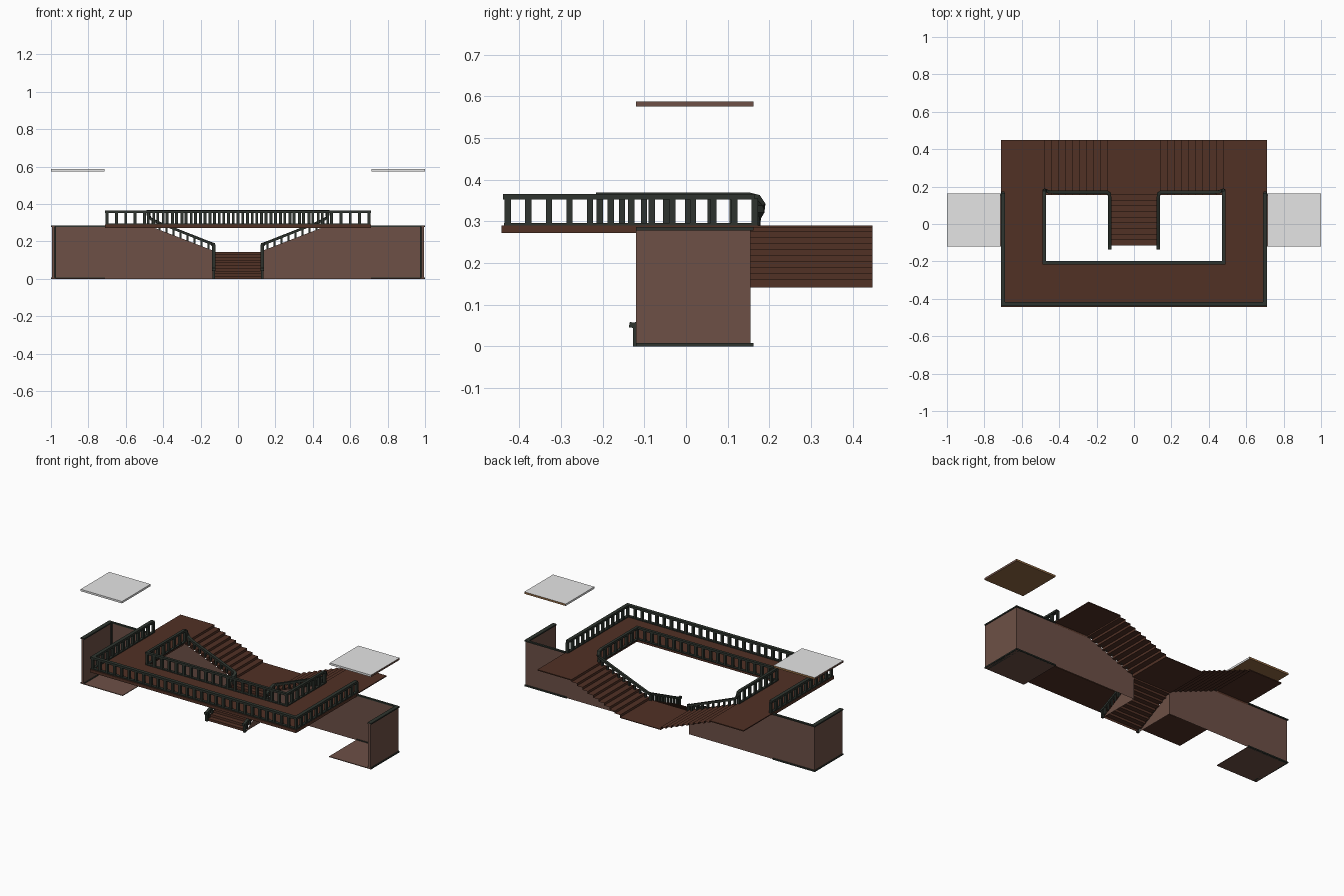
import bpy, bmesh, math
from mathutils import Vector

if "Cube" in bpy.data.objects:
    bpy.data.objects.remove(bpy.data.objects["Cube"])


def material(name, rgb):
    m = bpy.data.materials.new(name)
    lin = [((c / 255 + 0.055) / 1.055) ** 2.4 for c in rgb]
    m.diffuse_color = (*lin, 1)
    m.use_nodes = True
    m.node_tree.nodes["Principled BSDF"].inputs["Base Color"].default_value = m.diffuse_color
    return m


WOOD = material("dark_wood", (81, 49, 37))
WALL = material("brown_wall", (109, 80, 70))
IRON = material("dark_green_rail", (46, 52, 46))
GREY = material("light_grey", (229, 229, 229))
TAN = material("tan", (145, 105, 67))


def finish(name, bm, *mats):
    bmesh.ops.recalc_face_normals(bm, faces=bm.faces)
    me = bpy.data.meshes.new(name)
    bm.to_mesh(me)
    bm.free()
    for m in mats:
        me.materials.append(m)
    ob = bpy.data.objects.new(name, me)
    bpy.context.collection.objects.link(ob)
    return ob


def add_box(bm, lo, hi):
    v = [bm.verts.new((x, y, z)) for x in (lo[0], hi[0]) for y in (lo[1], hi[1]) for z in (lo[2], hi[2])]
    for f in ((0, 1, 3, 2), (4, 6, 7, 5), (0, 4, 5, 1), (2, 3, 7, 6), (0, 2, 6, 4), (1, 5, 7, 3)):
        bm.faces.new([v[i] for i in f])


def add_sweep(bm, path, w, h):
    """Rectangular bar following a path, kept upright."""
    pts = [Vector(p) for p in path]
    rings = []
    for i, p in enumerate(pts):
        a = (p - pts[i - 1]).normalized() if i else None
        b = (pts[i + 1] - p).normalized() if i < len(pts) - 1 else None
        t = ((a or b) + (b or a)).normalized()
        side = t.cross(Vector((0, 0, 1)))
        side = side.normalized() if side.length > 0.01 else Vector((1, 0, 0))
        up = side.cross(t)
        k = 1 / max(0.6, t.dot(b or a))          # widen the mitred corners
        rings.append([bm.verts.new(p + side * w / 2 * sx * k + up * h / 2 * sz)
                      for sx, sz in ((-1, -1), (1, -1), (1, 1), (-1, 1))])
    for r, s in zip(rings, rings[1:]):
        for j in range(4):
            bm.faces.new((r[j], r[(j + 1) % 4], s[(j + 1) % 4], s[j]))
    bm.faces.new(rings[0][::-1])
    bm.faces.new(rings[-1])


def post(bm, x, y, z0, z1, w=0.015):
    add_box(bm, (x - w / 2, y - w / 2, z0), (x + w / 2, y + w / 2, z1))


def add_strip(bm, a, b):
    """Sheet between two matching polylines."""
    va, vb = [bm.verts.new(p) for p in a], [bm.verts.new(p) for p in b]
    for i in range(len(a) - 1):
        bm.faces.new((va[i], va[i + 1], vb[i + 1], vb[i]))


def add_poly(bm, pts):
    bm.faces.new([bm.verts.new(p) for p in pts])


TOP, MID, N = 0.29, 0.145, 10
RISE = MID / N
X0, X1 = 0.475, 0.14          # side flights
Y0, Y1 = 0.155, -0.115        # centre flight
DX, DY = (X0 - X1) / (N - 1), (Y0 - Y1) / (N - 1)

# gallery floor around the opening
bm = bmesh.new()
add_box(bm, (-0.71, -0.443, 0.272), (0.71, -0.21, TOP))
for s in (-1, 1):
    add_box(bm, (min(s * .485, s * .71), -0.21, 0.272), (max(s * .485, s * .71), Y0, TOP))
    add_box(bm, (min(s * X0, s * .71), Y0, 0.284), (max(s * X0, s * .71), 0.448, TOP))
finish("gallery_floor", bm, WOOD)

# middle landing
bm = bmesh.new()
add_box(bm, (-X1, Y0, MID - 0.004), (X1, 0.448, MID))
finish("landing", bm, WOOD)

# side flights and centre flight as folded sheets
for s, n in ((-1, "left_stairs"), (1, "right_stairs")):
    prof = []
    for i in range(N):
        x = s * (X0 - i * DX)
        prof += [(x, TOP - i * RISE), (x, TOP - (i + 1) * RISE)]
    bm = bmesh.new()
    add_strip(bm, [(x, Y0, z) for x, z in prof], [(x, 0.448, z) for x, z in prof])
    finish(n, bm, WOOD)
prof = []
for i in range(N):
    y = Y0 - i * DY
    prof += [(y, MID - i * RISE), (y, MID - (i + 1) * RISE)]
bm = bmesh.new()
add_strip(bm, [(-0.13, y, z) for y, z in prof], [(0.13, y, z) for y, z in prof])
finish("centre_stairs", bm, WOOD)

# walls, side rooms, skirting and ceiling plates on both sides
for s, n in ((-1, "left"), (1, "right")):
    def span(x0, x1):
        return min(s * x0, s * x1), max(s * x0, s * x1)

    bm = bmesh.new()
    add_poly(bm, [(s * x, Y0, z) for x, z in ((.13, 0), (.98, 0), (.98, .284), (X0, .284), (.13, .15))])
    add_poly(bm, [(s * .13, Y0, 0), (s * .13, Y0, MID - .002), (s * .13, Y1, 0)])
    finish(n + "_stair_wall", bm, WALL)

    bm = bmesh.new()
    a, b = span(.98, .995)
    add_box(bm, (a, -0.12, 0), (b, Y0, 0.282))
    finish(n + "_end_wall", bm, WALL)

    bm = bmesh.new()
    a, b = span(.71, .99)
    add_box(bm, (a, -0.12, 0), (b, 0.155, 0.004))
    finish(n + "_room_floor", bm, WALL)

    bm = bmesh.new()
    for z0, z1 in ((0, .008), (.278, .286)):
        a, b = span(.71, 1)
        add_box(bm, (a, 0.149, z0), (b, 0.162, z1))
        a, b = span(.975, 1)
        add_box(bm, (a, -0.12, z0), (b, 0.149, z1))
    a, b = span(.972, .98)
    add_box(bm, (a, 0.146, 0), (b, 0.154, 0.28))
    finish(n + "_wall_trim", bm, IRON)

    bm = bmesh.new()
    a, b = span(.715, 1)
    add_box(bm, (a, -0.12, 0.575), (b, 0.162, 0.587))
    ob = finish(n + "_ceiling_plate", bm, GREY, TAN, WALL)
    for p in ob.data.polygons:
        if p.normal.z < -0.5 or p.normal.y > 0.5:
            p.material_index = 1
        elif p.normal.x * s > 0.5:
            p.material_index = 2

# outer railing
bm = bmesh.new()
path = [(-.70, .165), (-.70, -.428), (.70, -.428), (.70, .165)]
add_sweep(bm, [(x, y, .359) for x, y in path], .022, .013)
add_sweep(bm, [(x, y, .293) for x, y in path], .018, .006)
for i in range(29):
    post(bm, -.70 + 1.4 * i / 28, -.428, TOP, .355)
for s in (-1, 1):
    for i in range(1, 13):
        post(bm, s * .70, -.428 + .593 * i / 12, TOP, .355)
finish("outer_railing", bm, IRON)

# inner railing: level part, then down the side flights and the centre flight
YR, XR = 0.17, 0.13
half = [(.48, -.207, .363), (.48, .15, .363), (.48, .172, .358), (.478, .18, .34), (.472, .178, .325),
        (.455, .172, .315), (.43, YR, .303), (.145, YR, .19), (.133, .163, .185), (XR, .145, .178),
        (XR, -.11, .055), (XR, -.125, .05), (XR, -.136, .052)]
bm = bmesh.new()
add_sweep(bm, [(-x, y, z) for x, y, z in half[::-1]] + half, .017, .013)
low = [(-.48, .16), (-.48, -.207), (.48, -.207), (.48, .16)]
add_sweep(bm, [(x, y, .293) for x, y in low], .016, .006)
for i in range(20):
    post(bm, -.48 + .96 * i / 19, -.207, TOP, .36)
for s in (-1, 1):
    for i in range(1, 8):
        post(bm, s * .48, -.207 + .372 * i / 7, TOP, .36)
    for i in range(1, N):
        x = X0 - (i - .5) * DX
        post(bm, s * x, YR, TOP - i * RISE, .19 + (x - .145) * .3965, .011)
        y = Y0 - (i - .5) * DY
        post(bm, s * XR, y, MID - i * RISE, .178 + (y - .145) * .4824, .011)
    post(bm, s * XR, YR - .01, MID, .185, .014)
    post(bm, s * XR, Y1 - .005, 0, .05, .014)
finish("inner_railing", bm, IRON)
